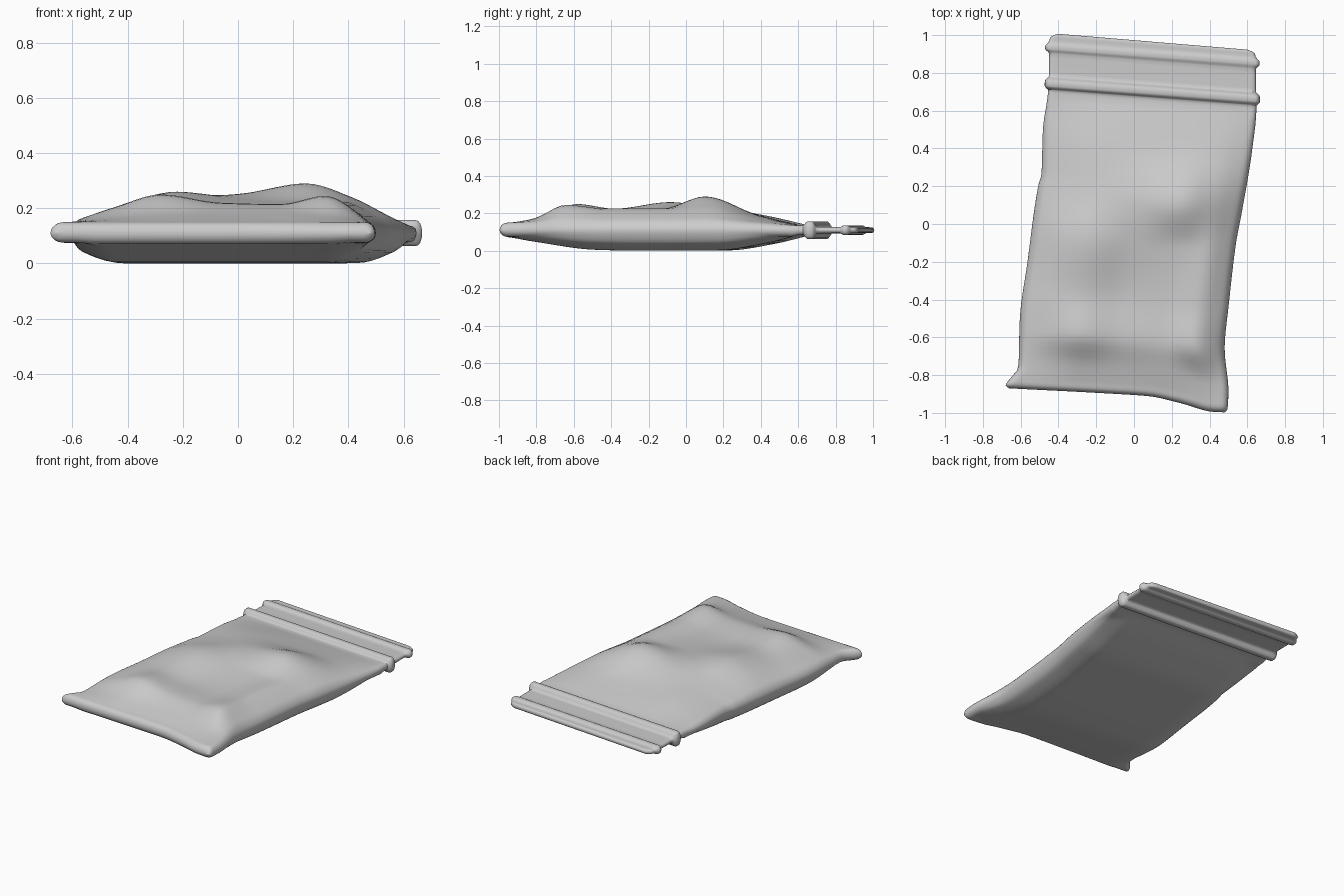
import bpy, bmesh, math

if "Cube" in bpy.data.objects:
    bpy.data.objects.remove(bpy.data.objects["Cube"])

MID = 0.11      # height of the side seam


def curve(pts, t):
    """Smooth, overshoot-free interpolation through (t, value) pairs."""
    if t <= pts[0][0]:
        return pts[0][1]
    if t >= pts[-1][0]:
        return pts[-1][1]
    n = len(pts)
    s = [(pts[i + 1][1] - pts[i][1]) / (pts[i + 1][0] - pts[i][0]) for i in range(n - 1)]

    def slope(i):
        if i == 0 or i == n - 1:
            return s[min(i, n - 2)]
        a, b = s[i - 1], s[i]
        return 0 if a * b <= 0 else 2 * a * b / (a + b)

    i = max(k for k in range(n - 1) if pts[k][0] <= t)
    h = pts[i + 1][0] - pts[i][0]
    x = (t - pts[i][0]) / h
    return (pts[i][1] * (1 + 2 * x) * (1 - x) ** 2 + pts[i + 1][1] * x * x * (3 - 2 * x)
            + h * (slope(i) * x * (1 - x) ** 2 - slope(i + 1) * x * x * (1 - x)))


# side outlines: (position along the bag, x)
LEFT = [(-.9, -.66), (-.885, -.68), (-.86, -.665), (-.79, -.612), (-.55, -.605), (-.25, -.565),
        (.17, -.505), (.22, -.49), (.46, -.482), (.66, -.455), (.8, -.45), (1, -.45)]
RIGHT = [(-.9, .48), (-.885, .495), (-.8, .5), (-.6, .48), (-.4, .5), (-.06, .54),
         (.1, .57), (.43, .625), (.66, .648), (.8, .645), (1, .645)]
BOTTOM_BEND = [(-1, .03), (0, 0), (.3, -.012), (.6, -.05), (.9, -.095), (1, -.097)]

# crumpled upper skin: heights across the width at stations along the bag
ACROSS = [-1, -.7, -.4, 0, .4, .7, 1]
TOP = [(-.86, [.15] * 7),
       (-.75, [.15, .168, .182, .178, .18, .175, .15]),
       (-.6, [.15, .205, .25, .22, .215, .245, .15]),
       (-.4, [.15, .205, .225, .205, .205, .225, .15]),
       (-.1, [.15, .225, .26, .235, .225, .225, .15]),
       (.12, [.15, .2, .23, .255, .29, .24, .15]),
       (.4, [.145, .175, .19, .19, .19, .18, .145]),
       (.64, [.135] * 7)]

# flatter underside: depth below the seam, and its fall-off to the sides
DEPTH = [(-.86, .04), (-.75, .062), (-.45, .105), (-.2, .11), (.2, .108), (.45, .072), (.64, .025)]
SIDE = [(0, 1), (.72, 1), (.95, .62), (1, .4)]

# zip ridges and mouth: half thickness and sideways bulge
RIM = [(.64, .025), (.668, .025), (.678, .038), (.69, .047), (.715, .047), (.728, .035),
       (.74, .018), (.862, .016), (.875, .022), (.885, .026), (.9, .026), (.912, .022),
       (.922, .016), (1, .015)]
BULGE = [(.668, 0), (.678, .012), (.69, .02), (.715, .02), (.728, .012), (.74, 0), (.862, 0),
         (.875, .012), (.885, .02), (.9, .02), (.912, .012), (.925, 0), (.945, -.006),
         (.957, -.025), (.965, -.045)]

TOP_COLS = [[(p, row[i]) for p, row in TOP] for i in range(7)]


def rounded(dist, radius):
    d = min(max(dist / radius, 0), 1)
    return math.sqrt(1 - (1 - d) ** 2)


stations = [-.9, -.899, -.896, -.891, -.884, -.874, -.862]
stations += [-.84 + 1.48 * i / 48 for i in range(49)]
stations += [.655, .668, .673, .678, .684, .69, .7025, .715, .722, .728, .734, .74, .76, .84,
             .862, .869, .875, .88, .885, .8925, .9, .906, .912, .917, .925, .935, .945,
             .952, .957, .961, .964, .965]
EDGE = [0, .002, .007, .014, .024, .036]
INNER = 36

bm = bmesh.new()
rings = []
for p in stations:
    bulge = curve(BULGE, p)
    xl, xr = curve(LEFT, p) - bulge, curve(RIGHT, p) + bulge
    width = xr - xl
    bend = min(max((-.45 - p) / .45, 0), 1)
    cap = rounded(p + .9, .035) * rounded(.965 - p, .012)
    knots = [(a, curve(c, p)) for a, c in zip(ACROSS, TOP_COLS)]
    depth = curve(DEPTH, p)
    dists = EDGE + [.055 + (width - .11) * i / INNER for i in range(INNER + 1)]
    dists += [width - e for e in reversed(EDGE)]
    upper, lower = [], []
    for d in dists:
        u = 2 * d / width - 1
        y = p - .042 * u * (1 - bend) + bend * curve(BOTTOM_BEND, u)
        edge = cap * rounded(min(d, width - d), .036 if p < .6 else .022)
        if p > .64:
            up = down = curve(RIM, p)
        else:
            up = curve(knots, u) - MID
            side = curve(SIDE, abs(u))
            down = max(depth * side, min(depth, .035))
        upper.append(bm.verts.new((xl + d, y, MID + up * edge)))
        lower.append(bm.verts.new((xl + d, y, MID - down * edge)))
    rings.append(upper + lower[::-1])

# skin the loft and weld the seams
for a, b in zip(rings, rings[1:]):
    for i in range(len(a)):
        j = (i + 1) % len(a)
        bm.faces.new((a[i], a[j], b[j], b[i]))
bmesh.ops.remove_doubles(bm, verts=bm.verts, dist=1e-5)
bmesh.ops.recalc_face_normals(bm, faces=bm.faces)

mesh = bpy.data.meshes.new("zip_pouch")
bm.to_mesh(mesh)
bm.free()
pouch = bpy.data.objects.new("zip_pouch", mesh)
bpy.context.collection.objects.link(pouch)
bpy.context.view_layer.objects.active = pouch
pouch.select_set(True)
bpy.ops.object.shade_smooth_by_angle(angle=math.radians(50))
